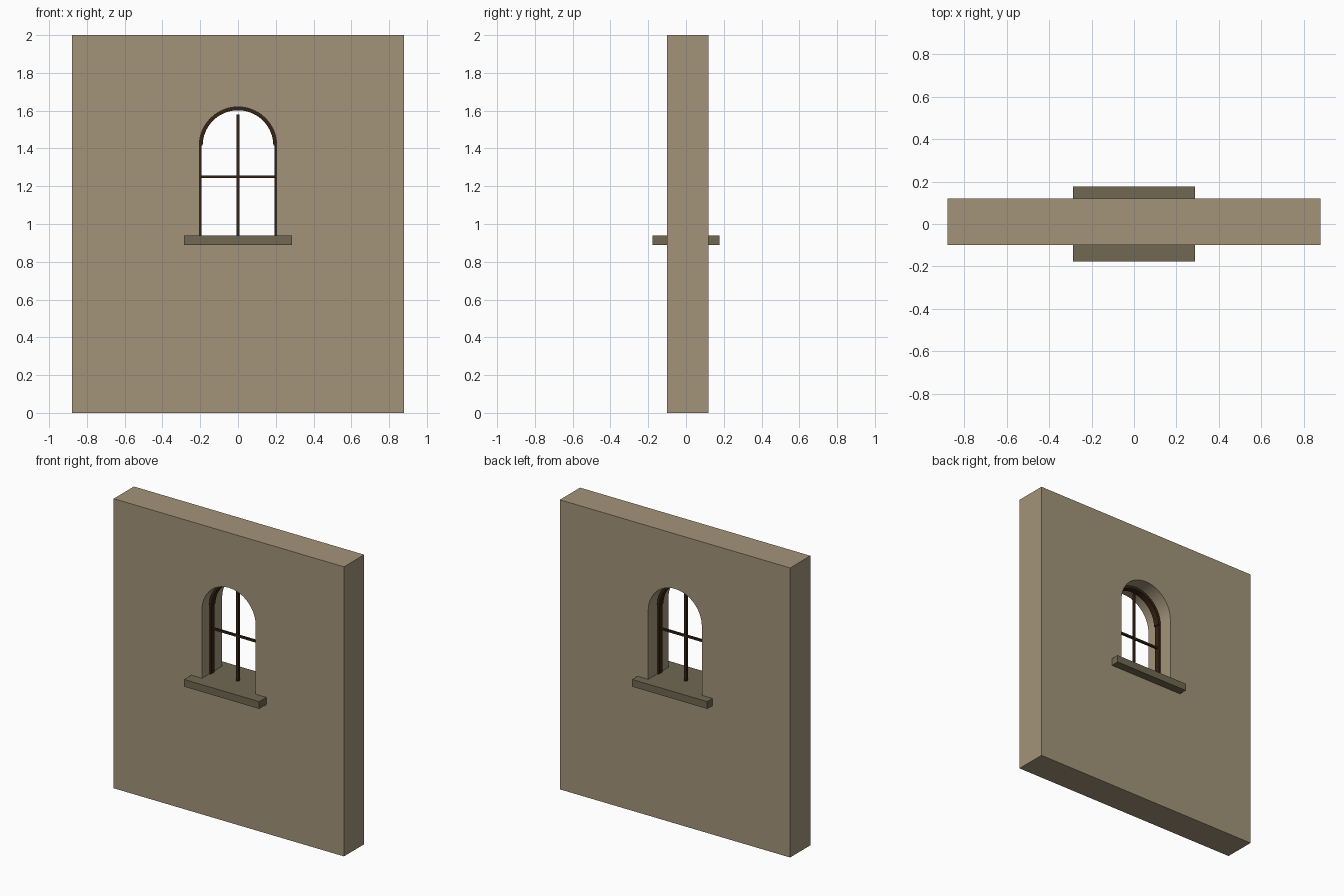
import bpy
import bmesh
from math import sin, cos, pi, radians

cube = bpy.data.objects.get("Cube")
if cube:
    bpy.data.objects.remove(cube, do_unlink=True)


def material(name, color):
    m = bpy.data.materials.new(name)
    m.use_nodes = True
    m.diffuse_color = (*color, 1)
    m.node_tree.nodes["Principled BSDF"].inputs["Base Color"].default_value = (*color, 1)
    return m


plaster = material("tan plaster", (0.37, 0.296, 0.195))
stone = material("grey brown stone", (0.165, 0.138, 0.086))
wood = material("dark wood", (0.036, 0.017, 0.006))


def slab(name, profile, y0, y1, mat, smooth=False):
    """Extrude an x-z outline from y0 to y1."""
    bm = bmesh.new()
    face = bm.faces.new([bm.verts.new((x, y0, z)) for x, z in profile])
    ext = bmesh.ops.extrude_face_region(bm, geom=[face])["geom"]
    moved = [v for v in ext if isinstance(v, bmesh.types.BMVert)]
    bmesh.ops.translate(bm, verts=moved, vec=(0, y1 - y0, 0))
    bmesh.ops.recalc_face_normals(bm, faces=bm.faces)
    mesh = bpy.data.meshes.new(name)
    bm.to_mesh(mesh)
    bm.free()
    mesh.materials.append(mat)
    obj = bpy.data.objects.new(name, mesh)
    bpy.context.collection.objects.link(obj)
    if smooth:
        bpy.ops.object.select_all(action="DESELECT")
        obj.select_set(True)
        bpy.context.view_layer.objects.active = obj
        bpy.ops.object.shade_smooth_by_angle(angle=radians(30))
    return obj


def rect(x0, x1, z0, z1):
    return [(x0, z0), (x1, z0), (x1, z1), (x0, z1)]


def arc(r, steps=32):
    """Half circle from +x over the top to -x."""
    return [(r * cos(pi * i / steps), SPRING + r * sin(pi * i / steps))
            for i in range(steps + 1)]


HALF, TOP = 0.88, 2.0
OPEN, SPRING = 0.205, 1.415
FRONT, BACK = -0.1, 0.12
SILL_TOP = 0.94

# Wall: side panels, block under the window, arched header
slab("wall_panel_left", rect(OPEN, HALF, 0, TOP), FRONT, BACK, plaster)
slab("wall_panel_right", rect(-HALF, -OPEN, 0, TOP), FRONT, BACK, plaster)
slab("wall_below_window", rect(-OPEN, OPEN, 0, 0.92), FRONT, BACK, plaster)
slab("wall_arched_header", arc(OPEN) + [(-OPEN, TOP), (OPEN, TOP)],
     FRONT, BACK, plaster, smooth=True)

# Sill running through the wall
slab("window_sill", rect(-0.287, 0.287, 0.89, SILL_TOP), -0.178, 0.178, stone)

# Window frame: jambs and arch
for side, s in (("left", 1), ("right", -1)):
    slab("frame_jamb_" + side, rect(s * 0.194, s * 0.207, SILL_TOP - 0.01, SPRING),
         -0.02, 0.02, wood)
slab("frame_arch", arc(0.207) + arc(0.187)[::-1], -0.022, 0.022, wood, smooth=True)

# Glazing bars
slab("glazing_bar_vertical", rect(-0.008, 0.008, SILL_TOP - 0.01, 1.58), -0.008, 0.008, wood)
slab("glazing_bar_horizontal", rect(-0.2, 0.2, 1.243, 1.257), -0.007, 0.007, wood)
